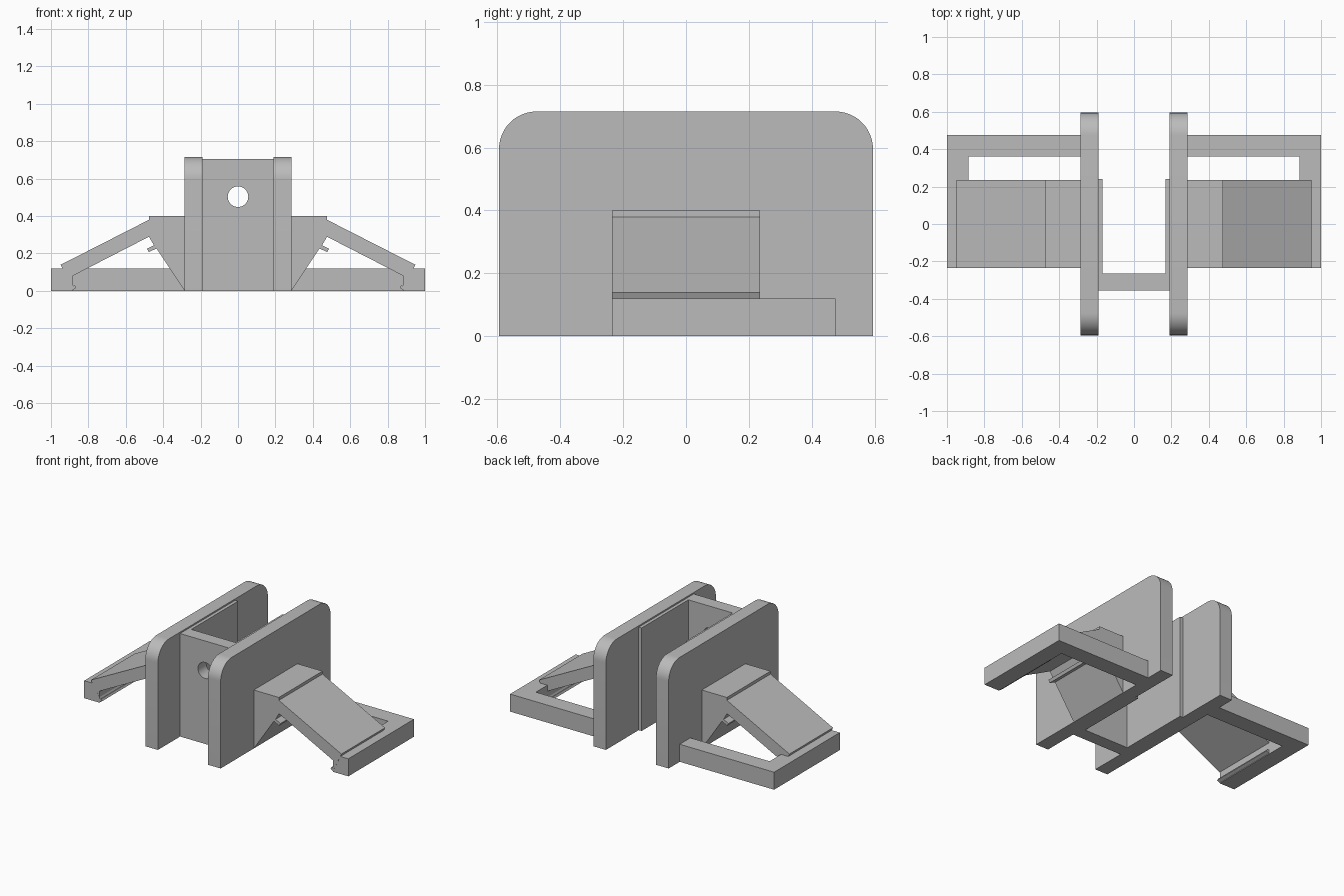
import bpy, bmesh, math
from mathutils import Vector

cube = bpy.data.objects.get("Cube")
if cube:
    bpy.data.objects.remove(cube, do_unlink=True)

grey = bpy.data.materials.new("plain_grey")
grey.use_nodes = True
grey.diffuse_color = (0.5, 0.5, 0.5, 1)
grey.node_tree.nodes["Principled BSDF"].inputs["Base Color"].default_value = (0.5, 0.5, 0.5, 1)


def prism(name, profile, axis, start, end, mirror=False):
    """Extrude a closed 2D profile along x, y or z; optionally mirror it across x."""
    place = {"x": lambda a, b, t: (t, a, b),
             "y": lambda a, b, t: (a, t, b),
             "z": lambda a, b, t: (a, b, t)}[axis]
    bm = bmesh.new()
    face = bm.faces.new([bm.verts.new(place(a, b, start)) for a, b in profile])
    side = bmesh.ops.extrude_face_region(bm, geom=[face])["geom"]
    moved = [g for g in side if isinstance(g, bmesh.types.BMVert)]
    bmesh.ops.translate(bm, verts=moved, vec=Vector(place(0, 0, end - start)))
    bmesh.ops.recalc_face_normals(bm, faces=bm.faces)
    mesh = bpy.data.meshes.new(name)
    bm.to_mesh(mesh)
    bm.free()
    mesh.materials.append(grey)
    obj = bpy.data.objects.new(name, mesh)
    bpy.context.collection.objects.link(obj)
    if mirror:
        obj.modifiers.new("mirror", "MIRROR").use_mirror_merge = False
    return obj


def arc(cx, cy, r, a0, a1, n):
    angles = [math.radians(a0 + (a1 - a0) * i / n) for i in range(n + 1)]
    return [(cx + r * math.cos(a), cy + r * math.sin(a)) for a in angles]


def smooth(obj):
    bpy.ops.object.select_all(action="DESELECT")
    obj.select_set(True)
    bpy.context.view_layer.objects.active = obj
    bpy.ops.object.shade_smooth_by_angle(angle=math.radians(30))


# Two tall side plates with rounded upper corners
HALF, TOP, R = 0.595, 0.715, 0.12
outline = [(-HALF, 0), (HALF, 0)]
outline += arc(HALF - R, TOP - R, R, 0, 90, 12)
outline += arc(R - HALF, TOP - R, R, 90, 180, 12)
smooth(prism("side_plate", outline, "x", 0.19, 0.285, mirror=True))

# U-shaped channel between the plates: front wall and thin liners
channel = prism("center_channel",
                [(-0.19, -0.355), (0.19, -0.355), (0.19, 0.24), (0.168, 0.24),
                 (0.168, -0.265), (-0.168, -0.265), (-0.168, 0.24), (-0.19, 0.24)],
                "z", 0, 0.705)

# Round hole through the front wall
cutter = prism("hole_cutter", arc(0, 0.503, 0.055, 0, 350, 35), "y", -0.5, -0.1)
cutter.hide_render = True
cutter.hide_viewport = True
cut = channel.modifiers.new("hole", "BOOLEAN")
cut.operation = "DIFFERENCE"
cut.solver = "EXACT"
cut.object = cutter
bpy.context.view_layer.objects.active = channel
bpy.ops.object.modifier_apply(modifier="hole")
smooth(channel)

# L-shaped floor arms: rear bar and outer bar
prism("floor_arm",
      [(0.285, 0.36), (0.885, 0.36), (0.885, -0.235), (1, -0.235),
       (1, 0.475), (0.285, 0.475)],
      "z", 0, 0.12, mirror=True)

# Wedge bracket with its sloping ramp and small stop tab
prism("ramp_bracket",
      [(0.285, 0), (0.285, 0.4), (0.475, 0.4), (0.475, 0.38), (0.948, 0.139),
       (0.914, 0.064), (0.476, 0.289), (0.449, 0.243), (0.487, 0.225),
       (0.477, 0.207), (0.436, 0.226)],
      "y", -0.236, 0.236, mirror=True)

# Hooked clip under the outer end of the ramp
prism("ramp_clip",
      [(0.914, 0.064), (0.888, 0.016), (0.897, 0.01), (0.893, 0),
       (0.865, 0.015), (0.872, 0.028), (0.879, 0.026), (0.902, 0.07)],
      "y", -0.236, 0.236, mirror=True)
